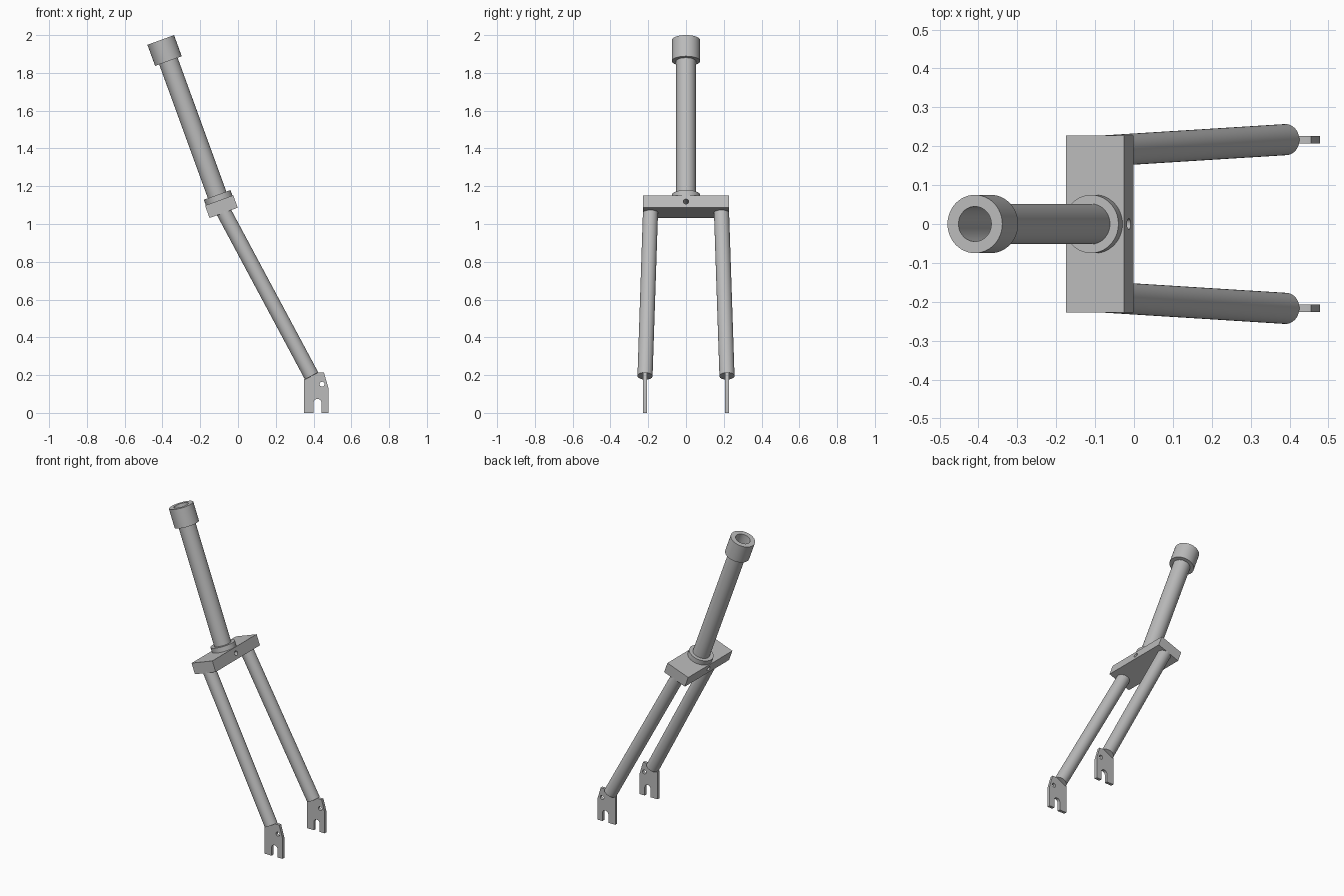
import bpy, bmesh
from math import sin, cos, pi, radians
from mathutils import Vector, Matrix

cube = bpy.data.objects.get("Cube")
if cube:
    bpy.data.objects.remove(cube, do_unlink=True)

grey = bpy.data.materials.new("plain grey")
grey.use_nodes = True
color = (0.5, 0.5, 0.5, 1)
grey.diffuse_color = color
grey.node_tree.nodes["Principled BSDF"].inputs["Base Color"].default_value = color


def add_object(name, mesh):
    mesh.materials.clear()
    mesh.materials.append(grey)
    obj = bpy.data.objects.new(name, mesh)
    bpy.context.collection.objects.link(obj)
    bpy.ops.object.select_all(action="DESELECT")
    obj.select_set(True)
    bpy.context.view_layer.objects.active = obj
    bpy.ops.object.shade_smooth_by_angle(angle=radians(30))
    return obj


def tube(name, start, end, outer, inner=0.0, sides=48):
    """Round bar, or a hollow tube when inner is given, between two points."""
    start, end = Vector(start), Vector(end)
    turn = (end - start).to_track_quat("Z", "Y")
    bm = bmesh.new()

    def ring(radius, centre):
        return [bm.verts.new(centre + turn @ Vector((radius * cos(a), radius * sin(a), 0)))
                for a in (2 * pi * i / sides for i in range(sides))]

    rings = [ring(outer, start), ring(outer, end)]
    if inner:
        rings += [ring(inner, end), ring(inner, start)]
        pairs = zip(rings, rings[1:] + rings[:1])
    else:
        pairs = [(rings[0], rings[1])]
        bm.faces.new(rings[0])
        bm.faces.new(rings[1])
    for a, b in pairs:
        for i in range(sides):
            j = (i + 1) % sides
            bm.faces.new((a[i], a[j], b[j], b[i]))
    bmesh.ops.recalc_face_normals(bm, faces=bm.faces)
    mesh = bpy.data.meshes.new(name)
    bm.to_mesh(mesh)
    bm.free()
    return add_object(name, mesh)


def arc(cx, cy, radius, first, last, steps):
    angles = [radians(first + (last - first) * i / steps) for i in range(steps + 1)]
    return [(cx + radius * cos(a), cy + radius * sin(a)) for a in angles]


def plate(name, outlines, thickness, centre, across, up):
    """Flat outline with holes, extruded evenly to both sides of its plane."""
    curve = bpy.data.curves.new(name + "_outline", "CURVE")
    curve.dimensions = "2D"
    curve.fill_mode = "BOTH"
    curve.extrude = thickness / 2
    for points in outlines:
        spline = curve.splines.new("POLY")
        spline.points.add(len(points) - 1)
        for p, (x, y) in zip(spline.points, points):
            p.co = (x, y, 0, 1)
        spline.use_cyclic_u = True
    helper = bpy.data.objects.new(name + "_outline", curve)
    bpy.context.collection.objects.link(helper)
    graph = bpy.context.evaluated_depsgraph_get()
    mesh = bpy.data.meshes.new_from_object(helper.evaluated_get(graph))
    bpy.data.objects.remove(helper, do_unlink=True)

    across, up = Vector(across), Vector(up)
    frame = Matrix((across, up, across.cross(up))).transposed().to_4x4()
    frame.translation = centre
    bm = bmesh.new()
    bm.from_mesh(mesh)
    bmesh.ops.remove_doubles(bm, verts=bm.verts, dist=0.0001)
    bmesh.ops.transform(bm, matrix=frame, verts=bm.verts)
    bmesh.ops.recalc_face_normals(bm, faces=bm.faces)
    bm.to_mesh(mesh)
    bm.free()
    mesh.name = name
    return add_object(name, mesh)


# Raked steering axis, measured from the crown centre
rake = radians(20)
axis = Vector((-sin(rake), 0, cos(rake)))
crown_centre = Vector((-0.088, 0, 1.092))


def on_axis(distance):
    return crown_centre + axis * distance


# Steering tube with its top cup and the collar on the crown
tube("steering_tube", on_axis(0.034), on_axis(0.938), 0.052, 0.045)
tube("top_cup", on_axis(0.82), on_axis(0.939), 0.075, 0.045)
tube("crown_collar", on_axis(0.03), on_axis(0.066), 0.075, 0.045)

# Crown block with a small bolt hole running front to back
w, h = 0.227, 0.035
plate("crown", [[(-w, -h), (w, -h), (w, h), (-w, h)],
                arc(0, 0, 0.014, 0, 345, 23)],
      0.159, crown_centre, (0, 1, 0), axis)

# Legs and slotted wheel dropouts, one on each side
dropout = [(0.35, 0), (0.35, 0.18), (0.42, 0.213), (0.455, 0.213),
           (0.478, 0.135), (0.478, 0), (0.442, 0)]
dropout += arc(0.421, 0.053, 0.021, 0, 180, 16) + [(0.4, 0)]
bolt_hole = arc(0.445, 0.152, 0.013, 0, 345, 23)
for side, sign in (("back", 1), ("front", -1)):
    tube(side + "_leg", (0.39, sign * 0.217, 0.195), (-0.076, sign * 0.188, 1.065), 0.04)
    plate(side + "_dropout", [dropout, bolt_hole], 0.019,
          (0, sign * 0.217, 0), (1, 0, 0), (0, 0, 1))
